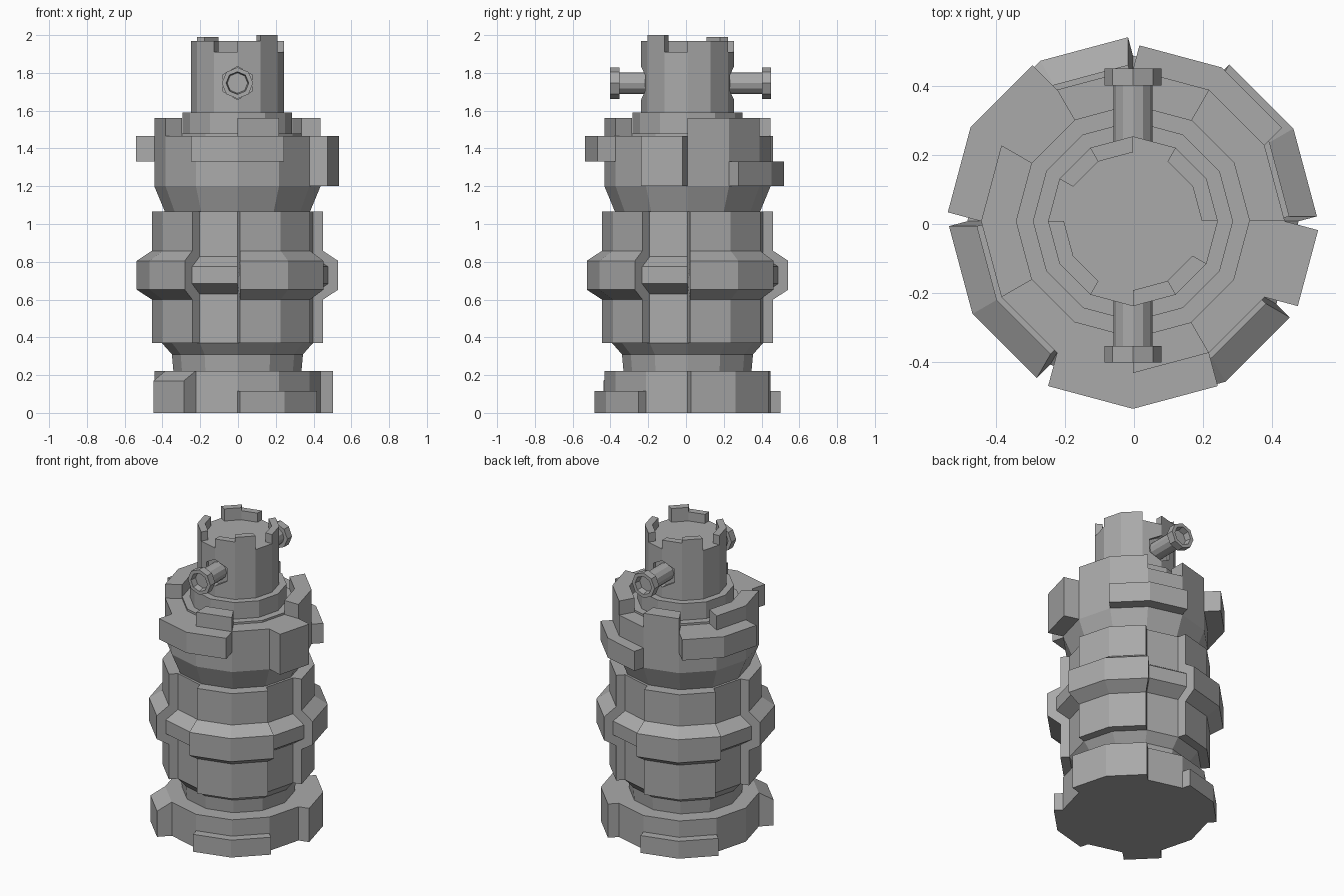
import bpy, bmesh, math
from mathutils import Vector, Matrix

cube = bpy.data.objects.get("Cube")
if cube:
    bpy.data.objects.remove(cube, do_unlink=True)

AXIS = Vector((-0.003, 0.008, 0))   # centre line of the tower
SIDES = 12
STEP = math.tau / SIDES

grey = bpy.data.materials.new("plain grey")
grey.use_nodes = True
colour = (0.4, 0.4, 0.4, 1)
grey.diffuse_color = colour
grey.node_tree.nodes["Principled BSDF"].inputs["Base Color"].default_value = colour


def finish(name, bm):
    bmesh.ops.remove_doubles(bm, verts=bm.verts, dist=1e-5)
    bmesh.ops.dissolve_limit(bm, angle_limit=0.005, verts=bm.verts, edges=bm.edges)
    bmesh.ops.recalc_face_normals(bm, faces=bm.faces)
    mesh = bpy.data.meshes.new(name)
    bm.to_mesh(mesh)
    bm.free()
    mesh.materials.append(grey)
    obj = bpy.data.objects.new(name, mesh)
    bpy.context.collection.objects.link(obj)
    return obj


def sweep(bm, rows, closed):
    """Skin a row of matching closed cross-sections."""
    grid = [[bm.verts.new(p) for p in row] for row in rows]
    pairs = list(zip(grid, grid[1:]))
    if closed:
        pairs.append((grid[-1], grid[0]))
    for a, b in pairs:
        for i in range(len(a)):
            j = (i + 1) % len(a)
            bm.faces.new((a[i], a[j], b[j], b[i]))
    if not closed:
        bm.faces.new(grid[0])
        bm.faces.new(grid[-1][::-1])


def drum(name, profile):
    """Full twelve-sided solid from (radius, z) points."""
    loop = [(0, profile[0][1])] + profile + [(0, profile[-1][1])]
    rows = [[AXIS + Vector((r * math.cos(k * STEP), r * math.sin(k * STEP), z))
             for r, z in loop] for k in range(SIDES)]
    bm = bmesh.new()
    sweep(bm, rows, True)
    return finish(name, bm)


def panel(name, first, last, section):
    """Armour on faces between two angles; section holds (radius, offset, z)."""
    n = round(math.radians(last - first) / STEP)
    rows = []
    for k in range(n + 1):
        a = math.radians(first) + k * STEP
        radial = Vector((math.cos(a), math.sin(a), 0))
        # the ends move along their own face normal, inner corners are mitred
        push, size = a, 1 / math.cos(STEP / 2)
        if k in (0, n):
            push, size = a + (STEP / 2 if k == 0 else -STEP / 2), 1
        normal = Vector((math.cos(push), math.sin(push), 0)) * size
        rows.append([AXIS + radial * r + normal * t + Vector((0, 0, z))
                     for r, t, z in section])
    bm = bmesh.new()
    sweep(bm, rows, False)
    return finish(name, bm)


def slab(name, first, last, r, t, z0, z1, outer_top=None):
    return panel(name, first, last, [(r, 0, z0), (r, t, z0),
                                     (r, t, outer_top or z1), (r, 0, z1)])


def merlon(name, first, last, inner, outer, z0, z1):
    return panel(name, first, last, [(inner, 0, z0), (outer, 0, z0),
                                     (outer, 0, z1), (inner, 0, z1)])


# Foot and its armour
drum("foot", [(0.44, 0), (0.44, 0.223)])
slab("foot_tall_plate", 0, 60, 0.44, 0.068, 0, 0.223)
slab("foot_wedge", 210, 240, 0.44, 0.09, 0, 0.223, 0.17)
for a in (90, 270):
    slab("foot_low_plate", a, a + 60, 0.44, 0.055, 0, 0.115)

# Lower neck and waist with its bulge
drum("lower_neck", [(0.337, 0.2), (0.347, 0.31), (0.4, 0.37)])
waist = [(0.4, 0.37), (0.4, 0.63), (0.48, 0.684), (0.48, 0.774),
         (0.4, 0.827), (0.4, 1.065)]
drum("waist", waist)
T = 0.055
skin = [(r, T, z) for r, z in [(0.4, 0.37), (0.4, 0.6), (0.48, 0.652),
                               (0.48, 0.805), (0.4, 0.858), (0.4, 1.065)]]
core_line = [(r, 0, z) for r, z in reversed(waist)]
for a in range(0, 360, 90):
    panel("waist_armour", a, a + 60, skin + core_line)

# Shoulder ring
drum("shoulder", [(0.384, 1.05), (0.384, 1.065), (0.44, 1.2), (0.44, 1.467)])
slab("shoulder_front_plate", 240, 300, 0.44, 0.1, 1.33, 1.467)
slab("shoulder_left_block", 330, 360, 0.44, 0.1, 1.2, 1.467)
slab("shoulder_right_plate", 120, 180, 0.44, 0.1, 1.33, 1.467)
slab("shoulder_back_plate", 30, 90, 0.44, 0.072, 1.2, 1.33)
for a, b in ((0, 60), (90, 120), (150, 210), (270, 300)):
    merlon("shoulder_merlon", a, b, 0.338, 0.44, 1.467, 1.56)

# Upper neck
drum("shoulder_step", [(0.338, 1.46), (0.338, 1.48)])
drum("upper_neck", [(0.29, 1.47), (0.29, 1.59)])

# Turret with sockets for the pipes
turret = drum("turret", [(0.246, 1.58), (0.246, 1.91)])
PIPE_Z = 1.746
for side in (-1, 1):
    bm = bmesh.new()
    bmesh.ops.create_cone(bm, cap_ends=True, segments=6, radius1=0.088,
                          radius2=0.088, depth=0.2)
    bmesh.ops.transform(bm, verts=bm.verts, matrix=Matrix.Translation(
        AXIS + Vector((0, side * 0.305, PIPE_Z))) @ Matrix.Rotation(math.pi / 2, 4, 'X'))
    cutter = finish("socket_cutter", bm)
    cutter.hide_render = True
    cutter.hide_viewport = True
    cutter.display_type = 'WIRE'
    cut = turret.modifiers.new("socket", 'BOOLEAN')
    cut.operation = 'DIFFERENCE'
    cut.solver = 'EXACT'
    cut.object = cutter

# Turret crown
for a in range(0, 360, 90):
    merlon("crown_wall", a, a + 60, 0.2, 0.246, 1.91, 1.97)
merlon("crown_front_tooth", 300, 330, 0.2, 0.246, 1.97, 2.0)
merlon("crown_back_tooth", 120, 150, 0.2, 0.246, 1.97, 1.99)


def tube(name, profile, sides, side):
    """Solid turned around the y axis from (radius, distance) points."""
    rows = []
    for k in range(sides):
        a = math.tau * k / sides
        rows.append([AXIS + Vector((r * math.sin(a), side * d, PIPE_Z + r * math.cos(a)))
                     for r, d in profile])
    bm = bmesh.new()
    sweep(bm, rows, True)
    return finish(name, bm)


# Pipes with open flanges
for label, side, end in (("front", -1, 0.41), ("back", 1, 0.443)):
    tube(label + "_pipe", [(0, 0.15), (0.057, 0.15), (0.057, end - 0.048),
                           (0, end - 0.048)], 12, side)
    tube(label + "_flange", [(0, end - 0.049), (0.083, end - 0.049), (0.083, end),
                             (0.06, end), (0.054, end - 0.04), (0, end - 0.04)], 8, side)
